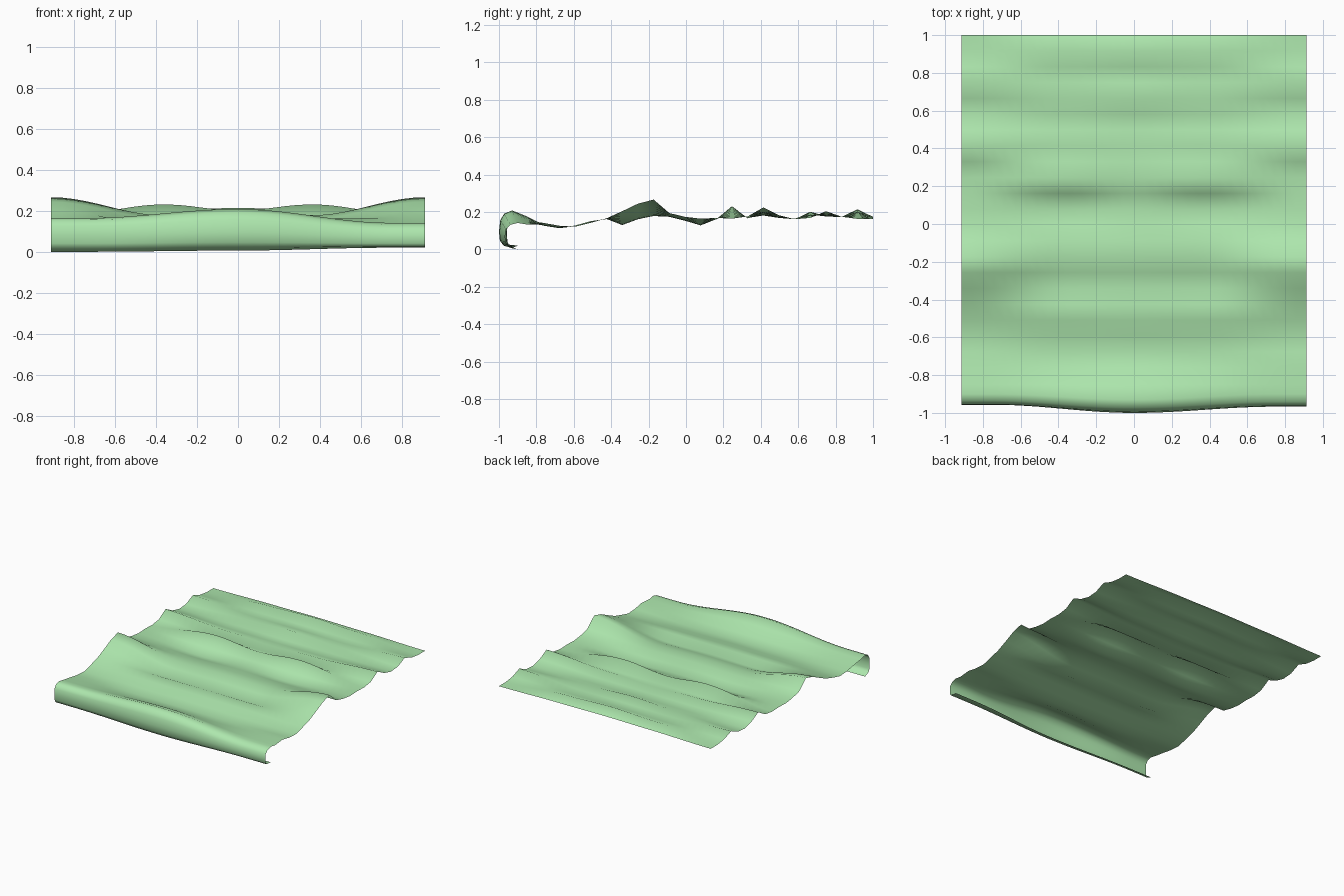
import bpy, math

if "Cube" in bpy.data.objects:
    bpy.data.objects.remove(bpy.data.objects["Cube"])

HALF_W = 0.913
COLS = 32


def ease(a, b, t):
    """Smooth blend from a to b."""
    t = max(0.0, min(1.0, t))
    return a + (b - a) * (0.5 - 0.5 * math.cos(math.pi * t))


def across(x, centre, mid, edge):
    """Height across the sheet, mirrored about x = 0."""
    x = abs(x)
    if x < 0.36:
        return ease(centre, mid, x / 0.36)
    return ease(mid, edge, (x - 0.36) / (HALF_W - 0.36))


# Wrinkles of the flat sheet, back to front: heights at centre, mid, edge
STEP = 0.0838
wrinkles = [
    (.178, .175, .167), (.218, .205, .167), (.178, .176, .178),
    (.182, .180, .208), (.205, .190, .172), (.165, .168, .165),
    (.172, .172, .186), (.185, .198, .228), (.172, .170, .180),
    (.205, .235, .168), (.165, .165, .172), (.150, .132, .168),
    (.165, .157, .178), (.182, .178, .198), (.188, .182, .270),
    (.168, .165, .248), (.142, .134, .208), (.167, .166, .170),
    (.155, .152, .146), (.132, .128, .125), (.117, .117, .130),
    (.135, .130, .145),
]

# Front roll and tucked hem: (y, z) at left end, centre, right end
roll = [
    ((-.85, .158), (-.85, .180), (-.85, .137)),
    ((-.90, .168), (-.93, .212), (-.90, .145)),
    ((-.935, .160), (-.972, .195), (-.94, .135)),
    ((-.955, .130), (-.993, .160), (-.963, .110)),
    ((-.957, .085), (-1.0, .100), (-.967, .075)),
    ((-.955, .045), (-.995, .050), (-.965, .045)),
    ((-.945, .022), (-.975, .024), (-.955, .030)),
    ((-.90, .004), (-.93, .010), (-.90, .024)),
]

xs = [-HALF_W + 2 * HALF_W * i / COLS for i in range(COLS + 1)]
verts = []
for r, (c, m, e) in enumerate(wrinkles):
    verts += [(x, 1 - STEP * r, across(x, c, m, e)) for x in xs]
for left, centre, right in roll:
    for x in xs:
        end = left if x < 0 else right
        t = abs(x) / 0.75
        verts.append((x, ease(centre[0], end[0], t), ease(centre[1], end[1], t)))

rows = len(wrinkles) + len(roll)
n = COLS + 1
faces = [(r * n + i, (r + 1) * n + i, (r + 1) * n + i + 1, r * n + i + 1)
         for r in range(rows - 1) for i in range(COLS)]

# Blanket sheet
low = min(v[2] for v in verts)
mesh = bpy.data.meshes.new("blanket")
mesh.from_pydata([(x, y, z - low) for x, y, z in verts], [], faces)
mesh.polygons.foreach_set("use_smooth", [True] * len(mesh.polygons))
blanket = bpy.data.objects.new("blanket", mesh)
bpy.context.collection.objects.link(blanket)

mat = bpy.data.materials.new("green_cloth")
mat.diffuse_color = (0.42, 0.80, 0.42, 1)
mat.use_nodes = True
mat.node_tree.nodes["Principled BSDF"].inputs["Base Color"].default_value = mat.diffuse_color
mesh.materials.append(mat)
